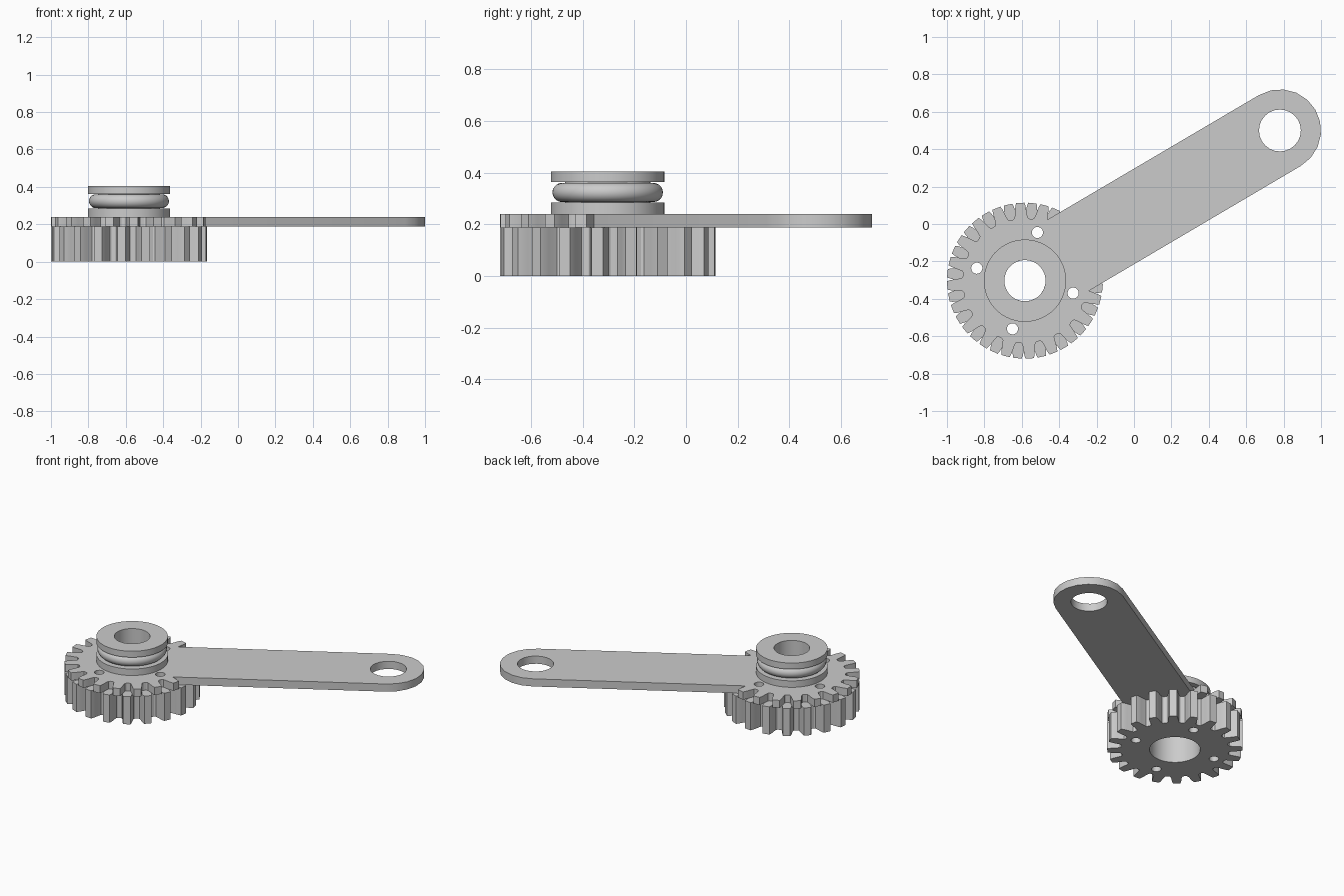
import bpy
import bmesh
from math import sin, cos, pi, radians
from mathutils import Matrix

if "Cube" in bpy.data.objects:
    bpy.data.objects.remove(bpy.data.objects["Cube"], do_unlink=True)

AXLE = (-0.583, -0.303)      # gear centre
ARM_ANGLE = radians(30.5)
ARM_LENGTH = 1.582           # axle to end hole
ARM_HALF = 0.22
BORE = 0.11
TEETH = 20
PITCH = 360 / TEETH
# one tooth flank from root to tip: radius, half angle in degrees
FLANK = [(0.332, 7.5), (0.338, 6.0), (0.355, 5.2), (0.379, 4.5), (0.4, 3.9), (0.417, 3.1)]

grey = bpy.data.materials.new("light_grey")
grey.use_nodes = True
grey.diffuse_color = (0.6, 0.6, 0.6, 1)
grey.node_tree.nodes["Principled BSDF"].inputs["Base Color"].default_value = (0.6, 0.6, 0.6, 1)


def polar(r, degrees):
    return (r * cos(radians(degrees)), r * sin(radians(degrees)))


def circle(r, n, cx=0, cy=0):
    return [(cx + r * cos(2 * pi * i / n), cy + r * sin(2 * pi * i / n)) for i in range(n)]


def tooth(centre, flank=FLANK):
    rising = [polar(r, centre - a) for r, a in flank]
    falling = [polar(r, centre + a) for r, a in reversed(flank)]
    return rising + falling


def finish(name, bm):
    """Place the part on the tilted axle frame, colour and shade it."""
    bmesh.ops.remove_doubles(bm, verts=bm.verts, dist=0.0001)
    bmesh.ops.recalc_face_normals(bm, faces=bm.faces)
    bm.transform(Matrix.Translation((*AXLE, 0)) @ Matrix.Rotation(ARM_ANGLE, 4, "Z"))
    mesh = bpy.data.meshes.new(name)
    bm.to_mesh(mesh)
    bm.free()
    mesh.materials.append(grey)
    ob = bpy.data.objects.new(name, mesh)
    bpy.context.collection.objects.link(ob)
    bpy.ops.object.select_all(action="DESELECT")
    ob.select_set(True)
    bpy.context.view_layer.objects.active = ob
    bpy.ops.object.shade_smooth_by_angle(angle=radians(30))
    return ob


def slab(name, loops, z0, z1):
    """Extrude an outline with holes between two heights."""
    curve = bpy.data.curves.new(name + "_outline", "CURVE")
    curve.dimensions = "2D"
    curve.fill_mode = "BOTH"
    curve.extrude = (z1 - z0) / 2
    for loop in loops:
        spline = curve.splines.new("POLY")
        spline.points.add(len(loop) - 1)
        for point, (x, y) in zip(spline.points, loop):
            point.co = (x, y, 0, 1)
        spline.use_cyclic_u = True
    temp = bpy.data.objects.new(name + "_outline", curve)
    bpy.context.collection.objects.link(temp)
    bpy.context.view_layer.update()
    graph = bpy.context.evaluated_depsgraph_get()
    bm = bmesh.new()
    bm.from_mesh(temp.evaluated_get(graph).to_mesh())
    bm.transform(Matrix.Translation((0, 0, (z0 + z1) / 2)))
    bpy.data.objects.remove(temp, do_unlink=True)
    bpy.data.curves.remove(curve)
    return finish(name, bm)


def lathe(name, profile, steps=64):
    """Turn a closed profile of (radius, height) about the axle."""
    bm = bmesh.new()
    verts = [bm.verts.new((r, 0, z)) for r, z in profile]
    edges = [bm.edges.new((v, verts[i - 1])) for i, v in enumerate(verts)]
    bmesh.ops.spin(bm, geom=verts + edges, cent=(0, 0, 0), axis=(0, 0, 1),
                   angle=2 * pi, steps=steps, use_merge=True)
    return finish(name, bm)


# four small pin holes shared by gear and plate
pin_holes = [circle(0.03, 20, *polar(0.266, 45 + 90 * k)) for k in range(4)]

# lower gear, wide bore
gear_outline = [p for k in range(TEETH) for p in tooth(PITCH * k)]
slab("lower_gear", [gear_outline, circle(0.156, 48)] + pin_holes, 0, 0.188)

# toothed plate with the arm, teeth half a pitch off the lower gear
plate = [polar(0.347, 39.4)]
centres = [45 + PITCH * k for k in range(16)]
for c in centres:
    points = tooth(c)
    if c == centres[0]:
        points = points[2:]
    if c == centres[-1]:
        points = points[:-2]
    plate += points
plate.append(polar(0.347, -39.4))
for i in range(11):
    x, y = polar(ARM_HALF, -90 + 18 * i)
    plate.append((ARM_LENGTH + x, y))
slab("toothed_arm_plate",
     [plate, circle(BORE, 48), circle(0.112, 24, ARM_LENGTH)] + pin_holes, 0.188, 0.24)

# grooved hub on top
lathe("grooved_hub", [(BORE, 0.24), (0.22, 0.24), (0.22, 0.284), (0.165, 0.284),
                      (0.165, 0.363), (0.22, 0.363), (0.22, 0.405), (BORE, 0.405)])

# round ring seated in the groove
lathe("groove_ring", circle(0.037, 20, 0.177, 0.3235))
